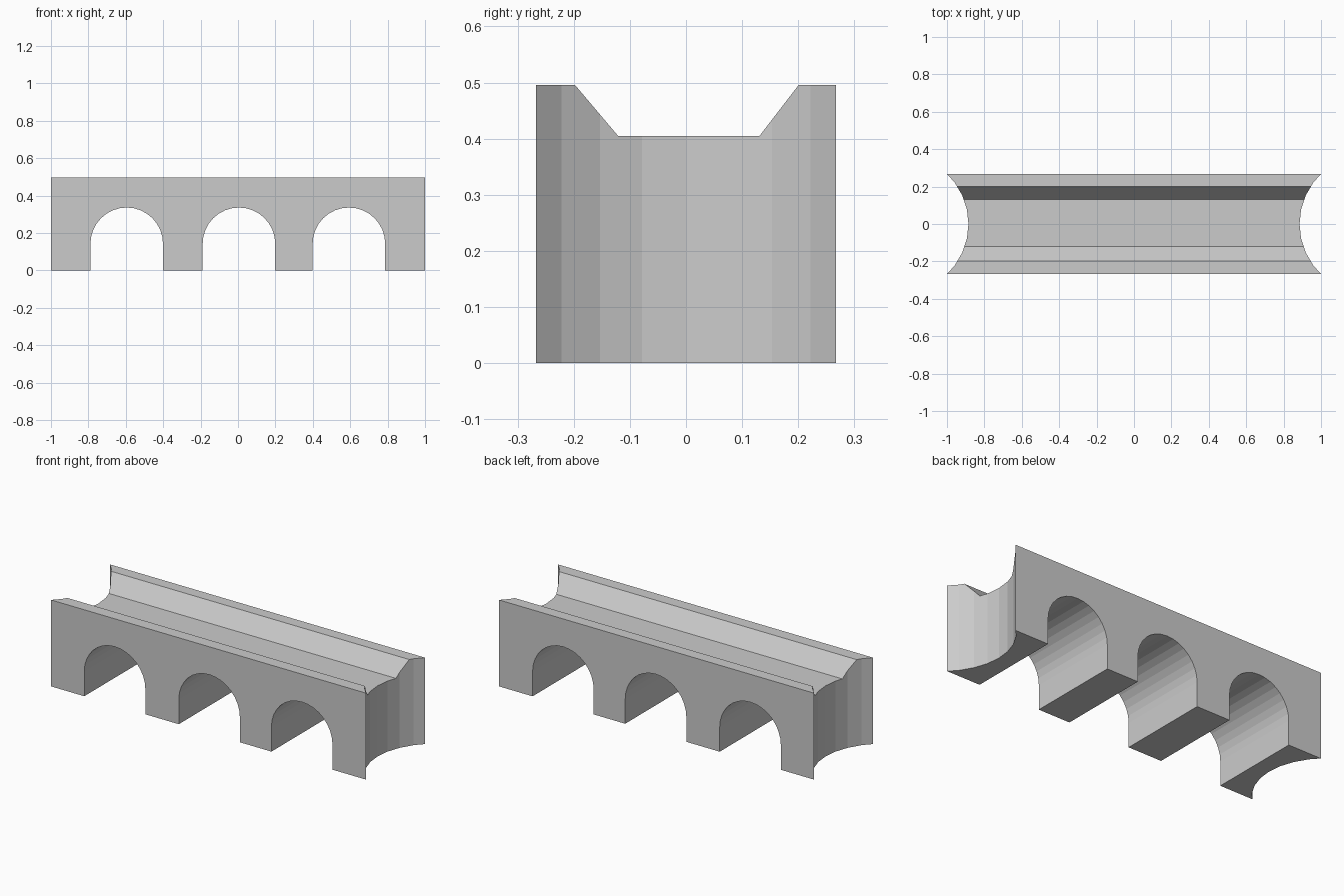
import bpy, bmesh
from math import sin, cos, pi
from mathutils import Vector

if "Cube" in bpy.data.objects:
    bpy.data.objects.remove(bpy.data.objects["Cube"])

W, H = 0.267, 0.496          # half depth and height


def prism(name, pts, sweep):
    """Closed solid: a flat outline swept along a vector."""
    bm = bmesh.new()
    face = bm.faces.new([bm.verts.new(p) for p in pts])
    ext = bmesh.ops.extrude_face_region(bm, geom=[face])
    moved = [v for v in ext["geom"] if isinstance(v, bmesh.types.BMVert)]
    bmesh.ops.translate(bm, verts=moved, vec=Vector(sweep))
    bmesh.ops.recalc_face_normals(bm, faces=bm.faces)
    mesh = bpy.data.meshes.new(name)
    bm.to_mesh(mesh)
    bm.free()
    ob = bpy.data.objects.new(name, mesh)
    bpy.context.collection.objects.link(ob)
    return ob


def cut(target, cutter):
    """Subtract a cutter, then discard it."""
    mod = target.modifiers.new("cut", "BOOLEAN")
    mod.operation = "DIFFERENCE"
    mod.solver = "EXACT"
    mod.object = cutter
    bpy.context.view_layer.objects.active = target
    bpy.ops.object.modifier_apply(modifier=mod.name)
    bpy.data.objects.remove(cutter, do_unlink=True)


# Bridge body: front outline with three round arches
outline = [(-1.05, -W, H), (-1.05, -W, 0)]
r, spring, n = 0.194, 0.142, 16
for cx in (-0.595, 0.005, 0.593):
    outline.append((cx - r, -W, 0))
    for i in range(n + 1):
        a = pi - pi * i / n
        outline.append((cx + r * cos(a), -W, spring + r * sin(a)))
    outline.append((cx + r, -W, 0))
outline += [(1.05, -W, 0), (1.05, -W, H)]
bridge = prism("arched_bridge", outline, (0, 2 * W, 0))

# Sloped-sided channel along the top
top = H + 0.1
channel = [(-1.2, y, z) for y, z in
           ((-0.198, top), (-0.198, H), (-0.121, 0.405),
            (0.131, 0.405), (0.201, H), (0.201, top))]
cut(bridge, prism("channel_cutter", channel, (2.4, 0, 0)))

# Concave rounded ends
for side in (-1, 1):
    ring = [(side * (1.325 - 0.44 * cos(2 * pi * i / 32)),
             0.4 * sin(2 * pi * i / 32), -0.1) for i in range(32)]
    cut(bridge, prism("end_cutter", ring, (0, 0, 0.8)))
